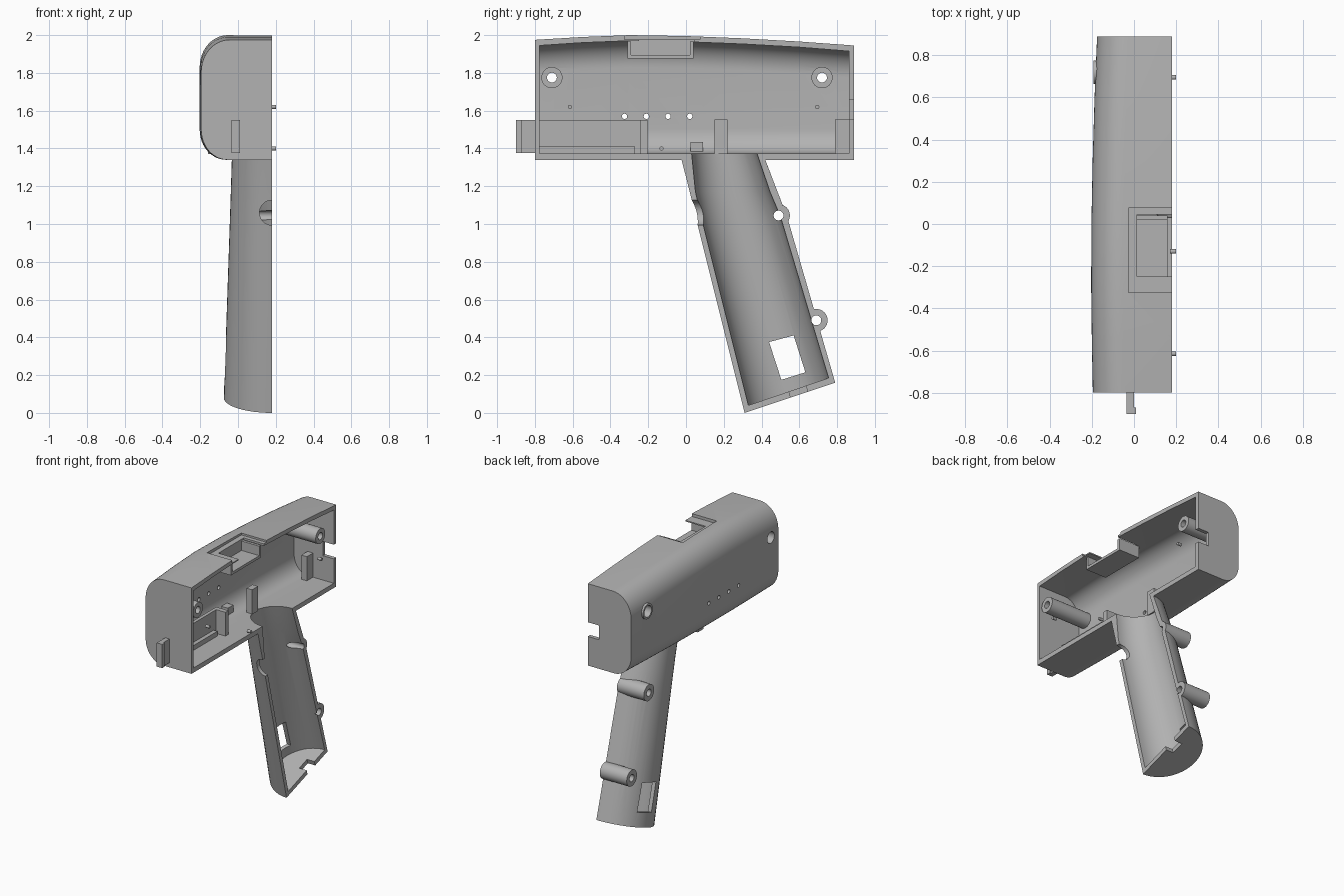
import bpy, bmesh, math
from mathutils import Matrix, Vector

old = bpy.data.objects.get("Cube")
if old:
    bpy.data.objects.remove(old, do_unlink=True)

grey = bpy.data.materials.new("plain grey plastic")
grey.use_nodes = True
COLOUR = (0.45, 0.45, 0.45, 1)
grey.diffuse_color = COLOUR
grey.node_tree.nodes["Principled BSDF"].inputs["Base Color"].default_value = COLOUR

OPEN = 0.18      # x of the open split face
WALL = 0.03      # shell thickness


def finish(name, bm):
    bmesh.ops.recalc_face_normals(bm, faces=bm.faces)
    mesh = bpy.data.meshes.new(name)
    bm.to_mesh(mesh)
    bm.free()
    mesh.materials.append(grey)
    ob = bpy.data.objects.new(name, mesh)
    bpy.context.collection.objects.link(ob)
    return ob


def loft(name, rings):
    bm = bmesh.new()
    rows = [[bm.verts.new(p) for p in ring] for ring in rings]
    n = len(rows[0])
    for a, b in zip(rows, rows[1:]):
        for i in range(n):
            j = (i + 1) % n
            bm.faces.new((a[i], a[j], b[j], b[i]))
    bm.faces.new(rows[0])
    bm.faces.new(rows[-1])
    return finish(name, bm)


def box(name, x, y, z):
    bm = bmesh.new()
    bmesh.ops.create_cube(bm, size=1)
    for v in bm.verts:
        for k, (lo, hi) in enumerate((x, y, z)):
            v.co[k] = hi if v.co[k] > 0 else lo
    return finish(name, bm)


def rod(name, x0, x1, y, z, r, axis="Y", sides=32):
    """Cylinder along x, or along y when axis is X."""
    bm = bmesh.new()
    bmesh.ops.create_cone(bm, cap_ends=True, segments=sides, radius1=r, radius2=r,
                          depth=x1 - x0, matrix=Matrix.Rotation(math.pi / 2, 4, axis))
    middle = (x0 + x1) / 2
    centre = (middle, y, z) if axis == "Y" else (y, middle, z)
    bmesh.ops.translate(bm, verts=bm.verts, vec=centre)
    return finish(name, bm)


def slab(name, outline, x0, x1):
    return loft(name, [[(x, y, z) for y, z in outline] for x in (x0, x1)])


def combine(target, tool, mode="DIFFERENCE"):
    mod = target.modifiers.new("combine", "BOOLEAN")
    mod.object, mod.operation, mod.solver = tool, mode, "EXACT"
    bpy.context.view_layer.objects.active = target
    bpy.ops.object.modifier_apply(modifier=mod.name)
    bpy.data.objects.remove(tool, do_unlink=True)


def smooth(ob):
    bpy.ops.object.select_all(action="DESELECT")
    ob.select_set(True)
    bpy.context.view_layer.objects.active = ob
    bpy.ops.object.shade_smooth_by_angle(angle=math.radians(25))


# Housing section: rounded upper and lower edges on the closed side
def section(y, side, top, inset=0.0, right=OPEN):
    left, high, low = side + inset, top - inset, 1.34 + inset * 1.15
    ring = [(right, y, high)]
    for centre_z, rx, rz, start in ((high, 0.15, 0.17, 90), (low, 0.14, 0.16, 180)):
        rx, rz = rx - inset, rz - inset
        cz = centre_z - rz if start == 90 else centre_z + rz
        for i in range(13):
            a = math.radians(start + i * 7.5)
            ring.append((left + rx + rx * math.cos(a), y, cz + rz * math.sin(a)))
    ring.append((right, y, low))
    return ring


stations = [(-0.8, -0.195, 1.975), (-0.55, -0.2, 1.99), (-0.3, -0.203, 2.0), (0.0, -0.202, 1.995),
            (0.3, -0.196, 1.983), (0.6, -0.187, 1.966), (0.89, -0.175, 1.945)]
shell = loft("housing_shell", [section(*s) for s in stations])
inner_y = [-0.775] + [s[0] for s in stations[1:-1]] + [0.862]
housing_core = loft("housing_core", [section(y, s[1], s[2], WALL, 0.3)
                                     for y, s in zip(inner_y, stations)])


# Grip section: half ellipse between a front and a back point
def grip_ring(front, back, depth, extra=0.0):
    f, b = Vector(front), Vector(back)
    ring = []
    for i in range(25):
        a = math.pi * i / 24
        p = (f + b) / 2 + (b - f) / 2 * math.cos(a)
        ring.append((OPEN - depth * math.sin(a), p.x, p.y))
    if extra:
        ring += [(OPEN + extra, f.x, f.y), (OPEN + extra, b.x, b.y)]
    return ring


grip = loft("grip", [grip_ring(*s) for s in (
    ((-0.03, 1.365), (0.41, 1.365), 0.212), ((0.02, 1.17), (0.485, 1.17), 0.218),
    ((0.06, 1.0), (0.535, 1.04), 0.223), ((0.31, 0.0), (0.79, 0.16), 0.255))])
grip_core = loft("grip_core", [grip_ring(*s, 0.1) for s in (
    ((0.025, 1.42), (0.36, 1.42), 0.18), ((0.05, 1.17), (0.445, 1.17), 0.188),
    ((0.09, 1.0), (0.5, 1.04), 0.193), ((0.33, 0.04), (0.755, 0.185), 0.225))])

combine(shell, grip, "UNION")

# Screw lugs behind the grip
lugs = [(0.49, 1.045), (0.69, 0.49)]
for y, z in lugs:
    combine(shell, rod("lug", -0.04, OPEN, y, z, 0.06), "UNION")
combine(shell, housing_core)
combine(shell, grip_core)

# Screw posts inside the housing, with counterbores on the closed side
posts = [(-0.71, 1.775), (0.72, 1.775)]
for y, z in posts:
    combine(shell, rod("post", -0.193, 0.17, y, z, 0.056), "UNION")
    combine(shell, rod("bore", -0.3, -0.13, y, z, 0.042))

# Round holes through the side
holes = [(y, z, 0.026) for y, z in posts + lugs]
holes += [(-0.325 + 0.115 * i, 1.57, 0.014) for i in range(4)]
for y, z, r in holes:
    combine(shell, rod("hole", -0.4, 0.4, y, z, r))

# Trigger hole in the front of the grip
combine(shell, rod("trigger_hole", -0.1, 0.16, OPEN, 1.06, 0.066, "X"))

# Slanted window low on the grip and the cable notch in its base
combine(shell, slab("window", [(0.44, 0.375), (0.57, 0.41), (0.632, 0.215), (0.505, 0.175)],
                    -0.2, 0.15))
combine(shell, slab("cable_notch", [(0.54, 0.13), (0.63, 0.16), (0.66, 0.06), (0.57, 0.03)],
                    0.12, 0.3))

# Switch recess and opening in the top, port notch at the back
combine(shell, box("recess", (-0.025, 0.3), (-0.325, 0.075), (1.978, 2.1)))
combine(shell, box("opening", (0.015, 0.3), (-0.25, 0.045), (1.93, 2.1)))
combine(shell, box("port_notch", (0.09, 0.3), (0.84, 1.0), (1.555, 1.66)))
smooth(shell)

# Switch holder under the top opening
box("switch_holder_floor", (0.0, 0.16), (-0.31, 0.04), (1.875, 1.895))
box("switch_holder_back", (-0.01, 0.015), (-0.31, 0.04), (1.875, 1.975))
for name, y in (("front", -0.31), ("rear", 0.02)):
    box("switch_holder_" + name, (0.0, 0.16), (y, y + 0.02), (1.875, 1.965))

# Support blocks standing on the housing floor
for name, y0, y1 in (("middle", 0.15, 0.22), ("rear", 0.79, 0.87)):
    box(name + "_support", (-0.035, 0.01), (y0, y1), (1.37, 1.553))

# Front hook with a small lip
box("front_hook", (-0.035, 0.0), (-0.9, -0.785), (1.375, 1.55))
box("front_hook_lip", (0.0, 0.01), (-0.9, -0.87), (1.375, 1.55))

# Tray near the front: long wall, end wall and ledge
box("tray_wall", (-0.035, -0.01), (-0.78, -0.205), (1.37, 1.55))
box("tray_end", (-0.01, 0.065), (-0.24, -0.205), (1.37, 1.55))
box("tray_ledge", (-0.01, 0.02), (-0.775, -0.27), (1.37, 1.41))
box("floor_peg", (-0.16, -0.1), (0.025, 0.09), (1.37, 1.435))

# Locating pins at the split face
for name, y, z in (("front", -0.615, 1.62), ("rear", 0.695, 1.62), ("lower", -0.13, 1.4)):
    smooth(rod(name + "_locating_pin", 0.17, 0.2, y, z, 0.011, sides=16))
